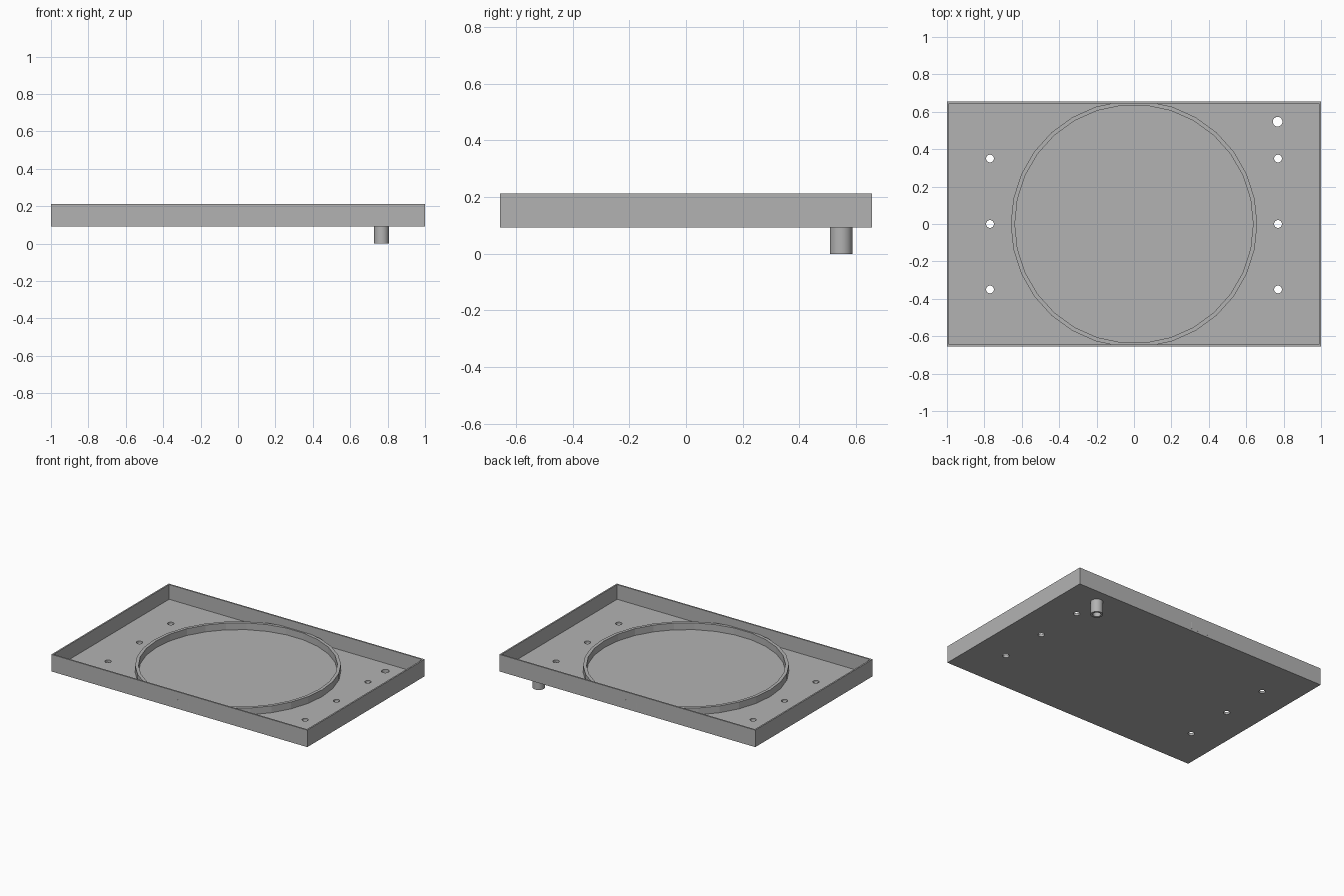
import bpy
import bmesh
from math import tau, cos, sin
from mathutils import Matrix, Vector

if "Cube" in bpy.data.objects:
    bpy.data.objects.remove(bpy.data.objects["Cube"], do_unlink=True)

HALF_X, HALF_Y = 1.0, 0.655
BASE, FLOOR, RIM = 0.092, 0.108, 0.212
WALL = 0.015
HOLE_X, HOLE_Y = 0.77, 0.35
PIPE = (0.768, 0.547)

grey = bpy.data.materials.new("plain grey")
grey.use_nodes = True
colour = (0.45, 0.45, 0.45, 1)
grey.diffuse_color = colour
grey.node_tree.nodes["Principled BSDF"].inputs["Base Color"].default_value = colour


def make_object(name, bm):
    bmesh.ops.recalc_face_normals(bm, faces=bm.faces)
    mesh = bpy.data.meshes.new(name)
    bm.to_mesh(mesh)
    bm.free()
    mesh.materials.append(grey)
    obj = bpy.data.objects.new(name, mesh)
    bpy.context.collection.objects.link(obj)
    return obj


def tube(name, centre, outer, inner, bottom, top, sides):
    """Closed tube whose first corner lies on +x."""
    bm = bmesh.new()
    profile = [(outer, bottom), (outer, top), (inner, top), (inner, bottom)]
    loops = []
    for i in range(sides):
        a = tau * i / sides
        loops.append([bm.verts.new((centre[0] + r * cos(a), centre[1] + r * sin(a), z))
                      for r, z in profile])
    for i in range(sides):
        p, q = loops[i], loops[(i + 1) % sides]
        for k in range(4):
            n = (k + 1) % 4
            bm.faces.new((p[k], q[k], q[n], p[n]))
    return make_object(name, bm)


# Open tray: a box with its top inset and pushed down to the floor
bm = bmesh.new()
size = Vector((2 * HALF_X, 2 * HALF_Y, RIM - BASE))
bmesh.ops.create_cube(bm, size=1, matrix=Matrix.Translation((0, 0, (BASE + RIM) / 2))
                      @ Matrix.Diagonal(size).to_4x4())
bm.normal_update()
top = max(bm.faces, key=lambda f: f.calc_center_median().z)
bmesh.ops.inset_region(bm, faces=[top], thickness=WALL)
inner = bmesh.ops.extrude_discrete_faces(bm, faces=[top])["faces"]
bmesh.ops.translate(bm, verts=inner[0].verts, vec=(0, 0, FLOOR - RIM))
tray = make_object("tray", bm)

# Screw holes in two rows, plus the drain hole
bm = bmesh.new()
holes = [(sx * HOLE_X, j * HOLE_Y, 0.021) for sx in (-1, 1) for j in (-1, 0, 1)]
for x, y, r in holes + [(*PIPE, 0.026)]:
    bmesh.ops.create_cone(bm, cap_ends=True, segments=16, radius1=r, radius2=r, depth=0.1,
                          matrix=Matrix.Translation((x, y, (BASE + FLOOR) / 2)))
cutter = make_object("hole_cutter", bm)
cutter.hide_render = True

cut = tray.modifiers.new("holes", 'BOOLEAN')
cut.operation = 'DIFFERENCE'
cut.solver = 'EXACT'
cut.object = cutter
bpy.context.view_layer.objects.active = tray
bpy.ops.object.modifier_apply(modifier=cut.name)
bpy.data.objects.remove(cutter, do_unlink=True)

# Raised ring on the floor, and the drain pipe below
tube("locating_ring", (0, 0), 0.659, 0.637, FLOOR - 0.001, 0.156, 30)
pipe = tube("drain_pipe", PIPE, 0.04, 0.026, 0, BASE + 0.001, 24)
bpy.ops.object.select_all(action='DESELECT')
pipe.select_set(True)
bpy.context.view_layer.objects.active = pipe
bpy.ops.object.shade_smooth_by_angle()
